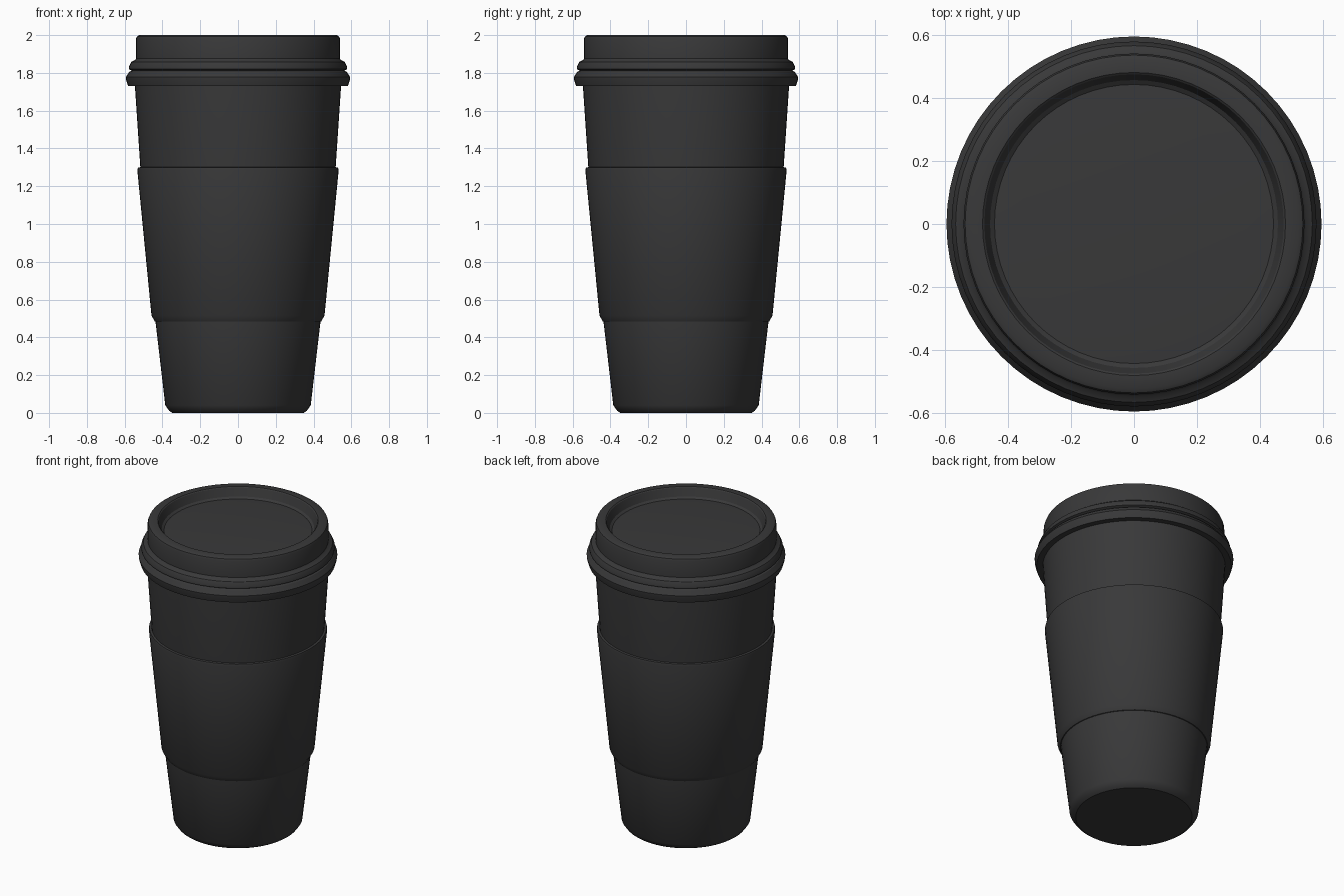
import bpy, bmesh, math

if "Cube" in bpy.data.objects:
    bpy.data.objects.remove(bpy.data.objects["Cube"])

SIDES = 64

charcoal = bpy.data.materials.new("charcoal plastic")
charcoal.diffuse_color = (0.04, 0.04, 0.041, 1)
charcoal.use_nodes = True
charcoal.node_tree.nodes["Principled BSDF"].inputs["Base Color"].default_value = charcoal.diffuse_color


def lathe(name, profile):
    """Revolve (radius, height) points around z; radius 0 closes to a pole."""
    bm = bmesh.new()
    rings = []
    for r, z in profile:
        if r == 0:
            rings.append([bm.verts.new((0, 0, z))] * SIDES)
        else:
            rings.append([bm.verts.new((r * math.cos(2 * math.pi * i / SIDES),
                                        r * math.sin(2 * math.pi * i / SIDES), z))
                          for i in range(SIDES)])
    for a, b in zip(rings, rings[1:]):
        for i in range(SIDES):
            j = (i + 1) % SIDES
            quad = list(dict.fromkeys((a[i], a[j], b[j], b[i])))
            bm.faces.new(quad)
    bmesh.ops.recalc_face_normals(bm, faces=bm.faces)
    mesh = bpy.data.meshes.new(name)
    bm.to_mesh(mesh)
    bm.free()
    mesh.materials.append(charcoal)
    obj = bpy.data.objects.new(name, mesh)
    bpy.context.collection.objects.link(obj)
    bpy.ops.object.select_all(action='DESELECT')
    obj.select_set(True)
    bpy.context.view_layer.objects.active = obj
    bpy.ops.object.shade_smooth_by_angle(angle=math.radians(30))
    return obj


# Tapered cup with a chamfered foot, closed under the lid
lathe("cup_body", [(0, 0), (0.348, 0), (0.365, 0.012), (0.385, 0.04), (0.437, 0.485),
                   (0.517, 1.3), (0.546, 1.735), (0.546, 1.76), (0, 1.76)])

# Grip sleeve around the middle
lathe("grip_sleeve", [(0.43, 0.48), (0.441, 0.485), (0.458, 0.515), (0.533, 1.285),
                      (0.53, 1.298), (0.51, 1.302)])

# Lid: clamping bead, second bead, upright wall, rim and shallow domed recess
lathe("lid", [(0.54, 1.73), (0.582, 1.73), (0.592, 1.762), (0.594, 1.778), (0.575, 1.806),
              (0.562, 1.812), (0.578, 1.82), (0.578, 1.832), (0.565, 1.858),
              (0.545, 1.868), (0.54, 1.875), (0.54, 1.98), (0.535, 1.993), (0.522, 2.0),
              (0.48, 2.0), (0.474, 1.995), (0.456, 1.945), (0.442, 1.935),
              (0.36, 1.941), (0.1, 1.947), (0, 1.947)])
